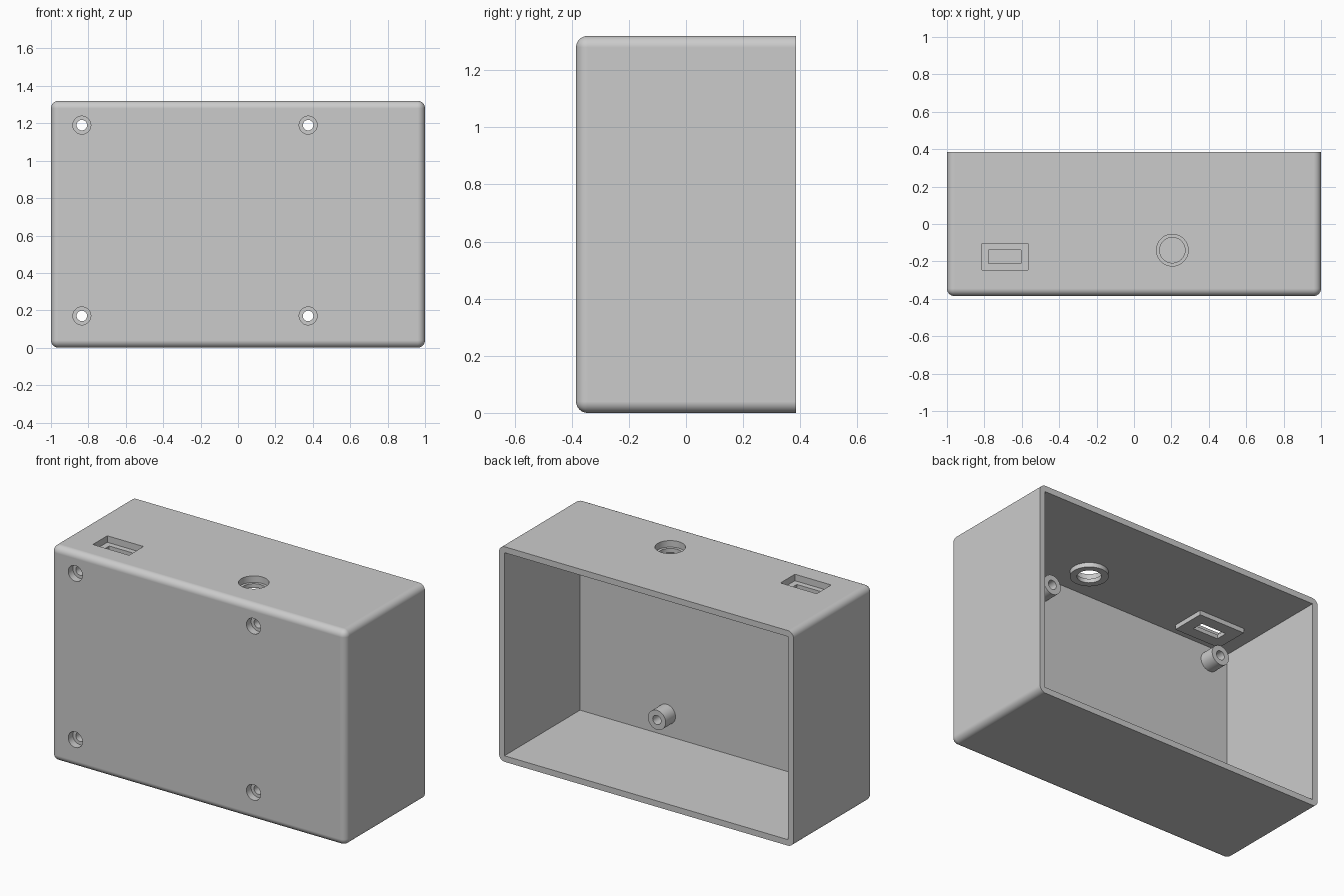
import bpy, bmesh
from math import pi
from mathutils import Matrix, Vector

if "Cube" in bpy.data.objects:
    bpy.data.objects.remove(bpy.data.objects["Cube"])

HALF_DEPTH, HEIGHT, WALL, ROUND = 0.385, 1.32, 0.037, 0.04
FRONT_IN = -HALF_DEPTH + WALL      # inner side of the front wall
TOP_IN = HEIGHT - WALL             # inner side of the top wall
SINK = 0.02                        # overlap that fuses parts into the wall

grey = bpy.data.materials.new("grey_plastic")
grey.use_nodes = True
grey.diffuse_color = (0.6, 0.6, 0.6, 1)
grey.node_tree.nodes["Principled BSDF"].inputs["Base Color"].default_value = (0.6, 0.6, 0.6, 1)


def finish(name, bm):
    mesh = bpy.data.meshes.new(name)
    bmesh.ops.recalc_face_normals(bm, faces=bm.faces)
    bm.to_mesh(mesh)
    bm.free()
    mesh.materials.append(grey)
    obj = bpy.data.objects.new(name, mesh)
    bpy.context.collection.objects.link(obj)
    return obj


def box(name, x, y, z, rounding=0):
    """Box from (low, high) ranges; rounding skips the edges of the open back."""
    bm = bmesh.new()
    bmesh.ops.create_cube(bm, size=1)
    for v in bm.verts:
        v.co = Vector([r[0] if c < 0 else r[1] for c, r in zip(v.co, (x, y, z))])
    if rounding:
        edges = [e for e in bm.edges if any(v.co.y < 0 for v in e.verts)]
        bmesh.ops.bevel(bm, geom=edges, offset=rounding, segments=8,
                        profile=0.5, affect='EDGES')
    return finish(name, bm)


def cylinder(name, radius, axis, u, v, low, high):
    """Cylinder along y (u, v = x, z) or along z (u, v = x, y)."""
    mid = (low + high) / 2
    place = Matrix.Translation((u, v, mid))
    if axis == 'Y':
        place = Matrix.Translation((u, mid, v)) @ Matrix.Rotation(pi / 2, 4, 'X')
    bm = bmesh.new()
    bmesh.ops.create_cone(bm, cap_ends=True, segments=48, radius1=radius,
                          radius2=radius, depth=high - low, matrix=place)
    return finish(name, bm)


def combine(target, tool, operation):
    mod = target.modifiers.new(operation.lower(), 'BOOLEAN')
    mod.operation, mod.object, mod.solver = operation, tool, 'EXACT'
    bpy.ops.object.select_all(action='DESELECT')
    bpy.context.view_layer.objects.active = target
    target.select_set(True)
    bpy.ops.object.modifier_apply(modifier=mod.name)
    bpy.data.objects.remove(tool)


# Rounded shell, open at the back
case = box("enclosure", (-1, 1), (-HALF_DEPTH, HALF_DEPTH), (0, HEIGHT), ROUND)
cavity = box("cavity", (WALL - 1, 1 - WALL), (FRONT_IN, HALF_DEPTH + 0.1), (WALL, TOP_IN))
combine(case, cavity, 'DIFFERENCE')

# Screw posts with counterbored holes through the front
for x in (-0.835, 0.375):
    for z in (0.17, 1.19):
        tip = FRONT_IN + 0.095
        combine(case, cylinder("post", 0.06, 'Y', x, z, FRONT_IN - SINK, tip), 'UNION')
        combine(case, cylinder("bore", 0.028, 'Y', x, z, -0.5, tip + 0.1), 'DIFFERENCE')
        combine(case, cylinder("counterbore", 0.048, 'Y', x, z, -0.5, -HALF_DEPTH + 0.045),
                'DIFFERENCE')

# Round socket in the top, with a reinforcing ring inside
PAD = TOP_IN - 0.028
STEP = HEIGHT - 0.04
for name, radius, low, high, operation in (
        ("ring", 0.107, PAD, TOP_IN + SINK, 'UNION'),
        ("hole", 0.068, PAD - 0.1, HEIGHT + 0.1, 'DIFFERENCE'),
        ("recess", 0.085, STEP, HEIGHT + 0.1, 'DIFFERENCE')):
    combine(case, cylinder(name, radius, 'Z', 0.205, -0.14, low, high), operation)

# Rectangular socket in the top, with a reinforcing pad inside
for name, half_x, half_y, low, high, operation in (
        ("pad", 0.157, 0.107, PAD, TOP_IN + SINK, 'UNION'),
        ("slot", 0.086, 0.036, PAD - 0.1, HEIGHT + 0.1, 'DIFFERENCE'),
        ("pocket", 0.123, 0.07, STEP, HEIGHT + 0.1, 'DIFFERENCE')):
    x, y = -0.691, -0.175
    combine(case, box(name, (x - half_x, x + half_x), (y - half_y, y + half_y), (low, high)),
            operation)

# Smooth rounds, flat walls
bpy.ops.object.shade_smooth_by_angle(angle=pi / 6)
normals = case.modifiers.new("flat_walls", 'WEIGHTED_NORMAL')
normals.keep_sharp = True
